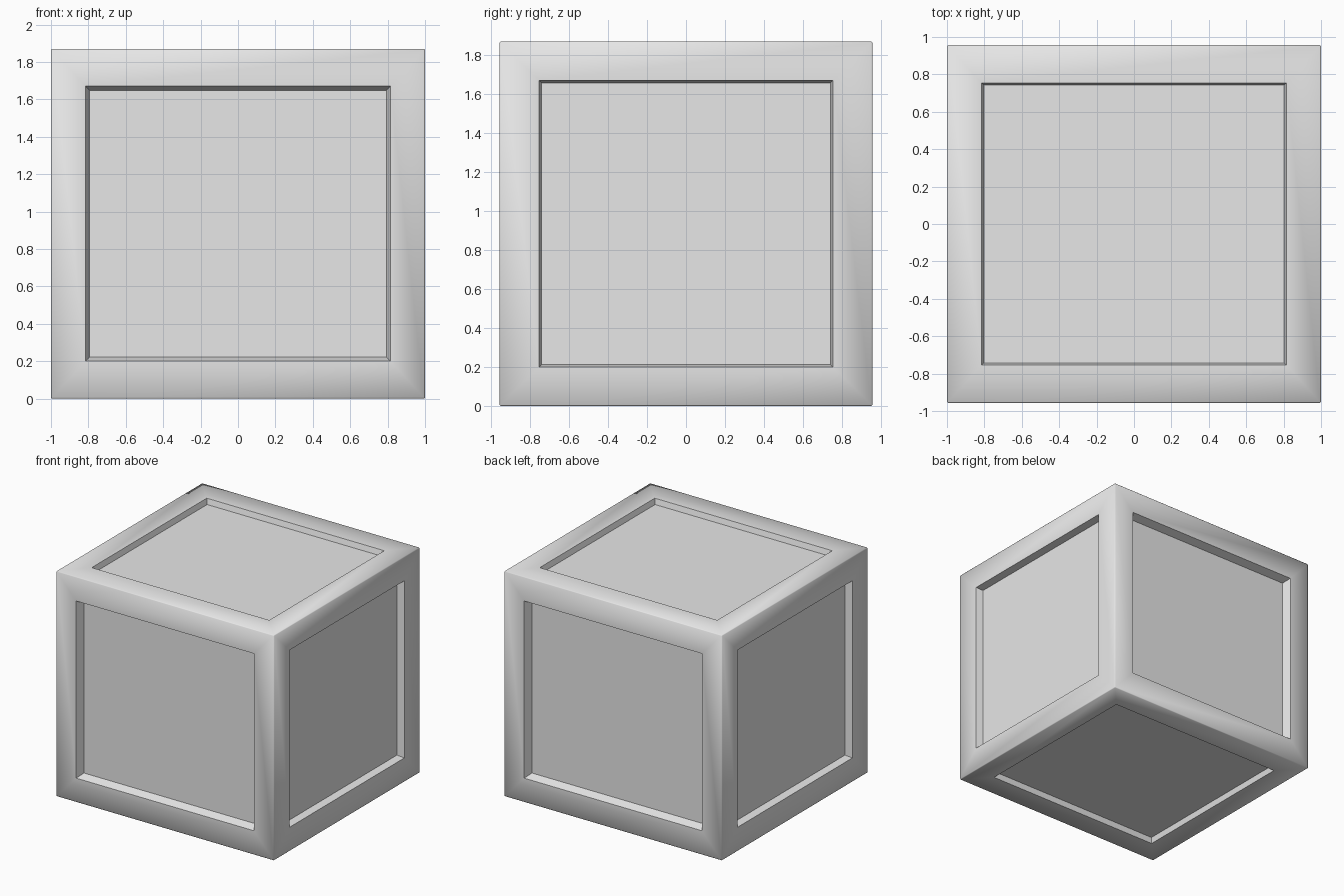
import bpy, bmesh, math
from mathutils import Vector

old = bpy.data.objects.get("Cube")
if old:
    bpy.data.objects.remove(old, do_unlink=True)

HALF = Vector((1.0, 0.957, 0.935))       # half sizes of the crate
MARGIN = Vector((0.185, 0.203, 0.2))     # frame width along each axis
DEPTH = (0.06, 0.07, 0.045)              # recess depth by facing axis
TAPER = (0.012, 0.022, 0.012)            # slope of the recess walls

grey = bpy.data.materials.new("light_grey")
grey.use_nodes = True
colour = (0.8, 0.8, 0.8, 1.0)
grey.diffuse_color = colour
grey.node_tree.nodes["Principled BSDF"].inputs["Base Color"].default_value = colour


def inset_to(bm, face, axis, margin, depth):
    """Inset a face to a set margin from the box sides and sink it."""
    bmesh.ops.inset_individual(bm, faces=[face], thickness=0.005)
    for v in face.verts:
        for i in range(3):
            reach = HALF[i] - (depth if i == axis else margin[i])
            v.co[i] = math.copysign(reach, v.co[i])


# Solid block
bm = bmesh.new()
bmesh.ops.create_cube(bm, size=2)
bmesh.ops.scale(bm, vec=HALF, verts=bm.verts)
bm.normal_update()
corners = set(bm.verts)

# Frame and sunken panel on every side
for face in list(bm.faces):
    axis = max(range(3), key=lambda i: abs(face.normal[i]))
    inset_to(bm, face, axis, MARGIN, 0)
    slope = Vector((TAPER[axis],) * 3)
    inset_to(bm, face, axis, MARGIN + slope, DEPTH[axis])

# Fine bevel on the outer edges only
outer = [e for e in bm.edges if all(v in corners for v in e.verts)]
bmesh.ops.bevel(bm, geom=outer, offset=0.006, segments=1, affect='EDGES')
bmesh.ops.recalc_face_normals(bm, faces=bm.faces)

mesh = bpy.data.meshes.new("panelled_crate")
bm.to_mesh(mesh)
bm.free()
mesh.materials.append(grey)
crate = bpy.data.objects.new("panelled_crate", mesh)
bpy.context.collection.objects.link(crate)
crate.location.z = HALF.z

# Soft outer edges, crisp panel rims
bpy.ops.object.select_all(action='DESELECT')
crate.select_set(True)
bpy.context.view_layer.objects.active = crate
bpy.ops.object.shade_smooth_by_angle(angle=math.radians(60))
